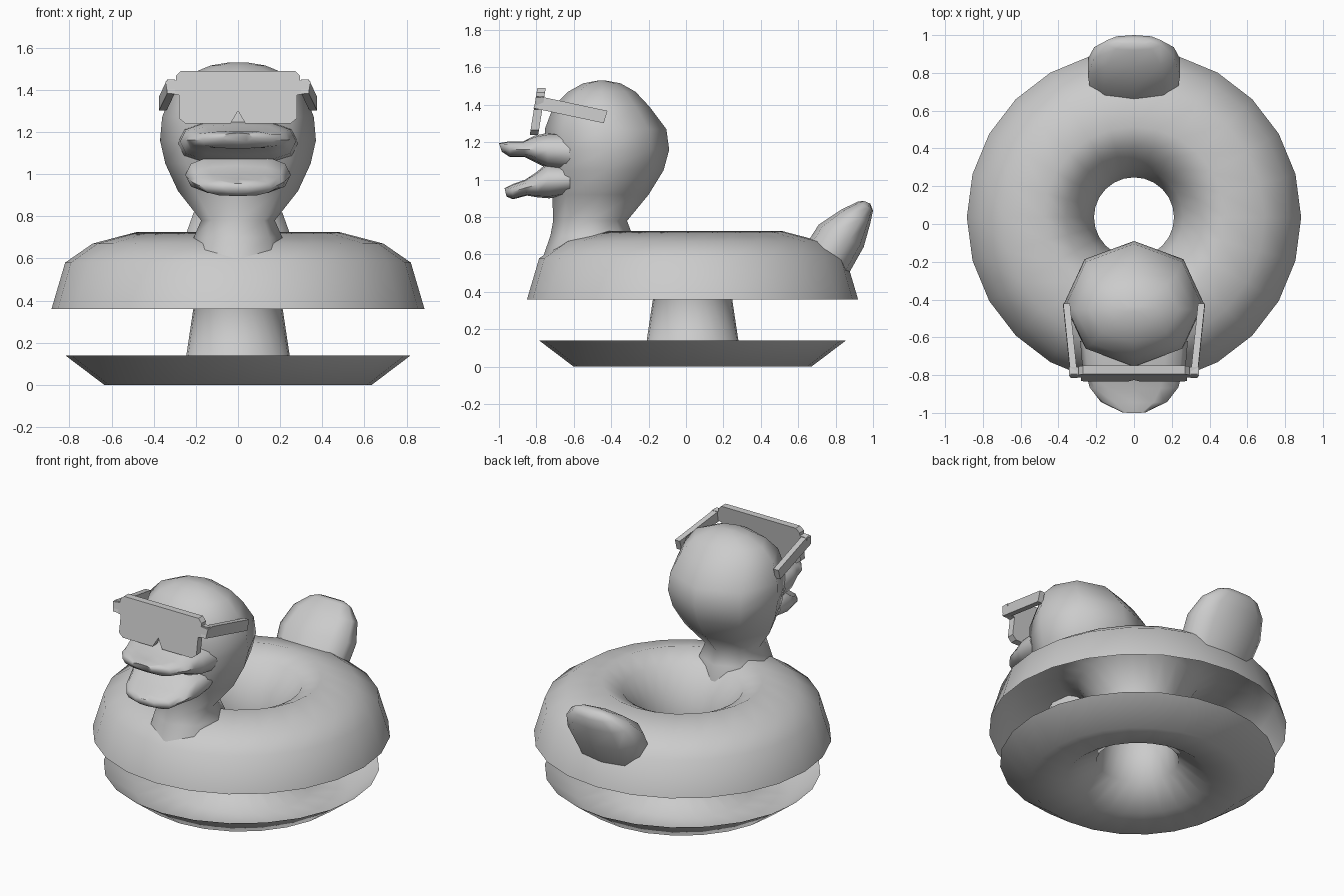
import bpy, bmesh
from math import sin, cos, pi
from mathutils import Vector

if "Cube" in bpy.data.objects:
    bpy.data.objects.remove(bpy.data.objects["Cube"])


def finish(name, bm, angle=None, recalc=True):
    if recalc:
        bmesh.ops.recalc_face_normals(bm, faces=bm.faces)
    me = bpy.data.meshes.new(name)
    bm.to_mesh(me)
    bm.free()
    ob = bpy.data.objects.new(name, me)
    bpy.context.collection.objects.link(ob)
    if angle:
        bpy.ops.object.select_all(action='DESELECT')
        ob.select_set(True)
        bpy.context.view_layer.objects.active = ob
        bpy.ops.object.shade_smooth_by_angle(angle=angle)
    return ob


def bridge(bm, loops):
    n = len(loops[0])
    for a, b in zip(loops, loops[1:]):
        for j in range(n):
            k = (j + 1) % n
            bm.faces.new((a[j], a[k], b[k], b[j]))


def loft(name, sections, n=8, square=1.0, angle=1.1):
    """Each section: two opposite (y, z) points on the centre plane and a half width."""
    bm = bmesh.new()
    loops = []
    for ya, za, yb, zb, w in sections:
        a, b = Vector((0, ya, za)), Vector((0, yb, zb))
        loop = []
        for j in range(n):
            c, s = cos(2 * pi * j / n), sin(2 * pi * j / n)
            c = abs(c) ** square * (1 if c > 0 else -1)
            s = abs(s) ** square * (1 if s > 0 else -1)
            p = (a + b) / 2 + (a - b) / 2 * c
            p.x = w * s
            loop.append(bm.verts.new(p))
        loops.append(loop)
    bridge(bm, loops)
    bm.faces.new(loops[0])
    bm.faces.new(loops[-1])
    return finish(name, bm, angle)


def lathe(name, profile, n=24, cy=0.035):
    bm = bmesh.new()
    loops = [[bm.verts.new((r * cos(2 * pi * j / n), cy + r * sin(2 * pi * j / n), z))
              for j in range(n)] for r, z in profile]
    bridge(bm, loops)
    return finish(name, bm, 1.1, recalc=False)


# Float ring: hollow tube with an open band low on its outer side
lathe("float_ring", [(.885, .36), (.82, .58), (.69, .67), (.48, .725), (.36, .665),
                     (.26, .52), (.212, .36), (.245, .14), (.42, .02), (.635, 0), (.82, .14)])

# Neck and head
head = [(.60, -.76, -.27, .23), (.70, -.725, -.285, .21), (.78, -.71, -.315, .175),
        (.92, -.715, -.20, .285), (1.05, -.74, -.12, .345), (1.16, -.75, -.09, .37),
        (1.27, -.755, -.105, .36), (1.39, -.71, -.195, .315), (1.47, -.63, -.27, .24),
        (1.515, -.55, -.35, .13), (1.53, -.47, -.43, .04)]
loft("neck_and_head", [(f, z, b, z, w) for z, f, b, w in head])

# Tail
loft("tail", [(.62, .62, .86, .48, .24), (.71, .76, .95, .64, .255), (.83, .84, .985, .765, .22),
              (.92, .883, 1.0, .835, .145), (.95, .887, .985, .872, .09)], 10, .85)

# Bill, upper and lower
loft("upper_bill", [(-.62, 1.255, -.62, 1.04, .285), (-.74, 1.25, -.74, 1.06, .275),
                    (-.81, 1.235, -.80, 1.09, .25), (-.87, 1.205, -.86, 1.12, .235),
                    (-.945, 1.205, -.94, 1.12, .175), (-1.0, 1.195, -.985, 1.15, .07)], 12, .75)
loft("lower_bill", [(-.62, 1.08, -.62, .92, .25), (-.74, 1.09, -.73, .90, .25),
                    (-.80, 1.04, -.79, .905, .23), (-.86, 1.0, -.85, .915, .21),
                    (-.93, .975, -.925, .895, .16), (-.97, .955, -.96, .91, .07)], 12, .8)

# Glasses front: one sloped panel with a nose notch and hinge tabs
half = [(0, 1.30), (.035, 1.24), (.25, 1.24), (.28, 1.265), (.28, 1.375), (.335, 1.385),
        (.345, 1.44), (.295, 1.445), (.295, 1.465), (.27, 1.49)]
outline = half + [(-x, z) for x, z in reversed(half[1:])]
bm = bmesh.new()
layers = [[bm.verts.new((x, y + (z - 1.49) * .16, z)) for x, z in outline] for y in (-.795, -.75)]
bridge(bm, layers)
for layer in layers:
    bm.faces.new(layer)
finish("glasses_front", bm)

# Glasses arms: bars sloping down and splaying out toward the back
for side, label in ((1, "left"), (-1, "right")):
    bm = bmesh.new()
    loops = []
    for x, y, z in ((.318, -.805, 1.415), (.357, -.43, 1.335)):
        loops.append([bm.verts.new((side * (x + dx), y + dz * .3, z + dz))
                      for dx, dz in ((-.018, -.033), (.018, -.033), (.018, .033), (-.018, .033))])
    bridge(bm, loops)
    for loop in loops:
        bm.faces.new(loop)
    finish("glasses_arm_" + label, bm)
